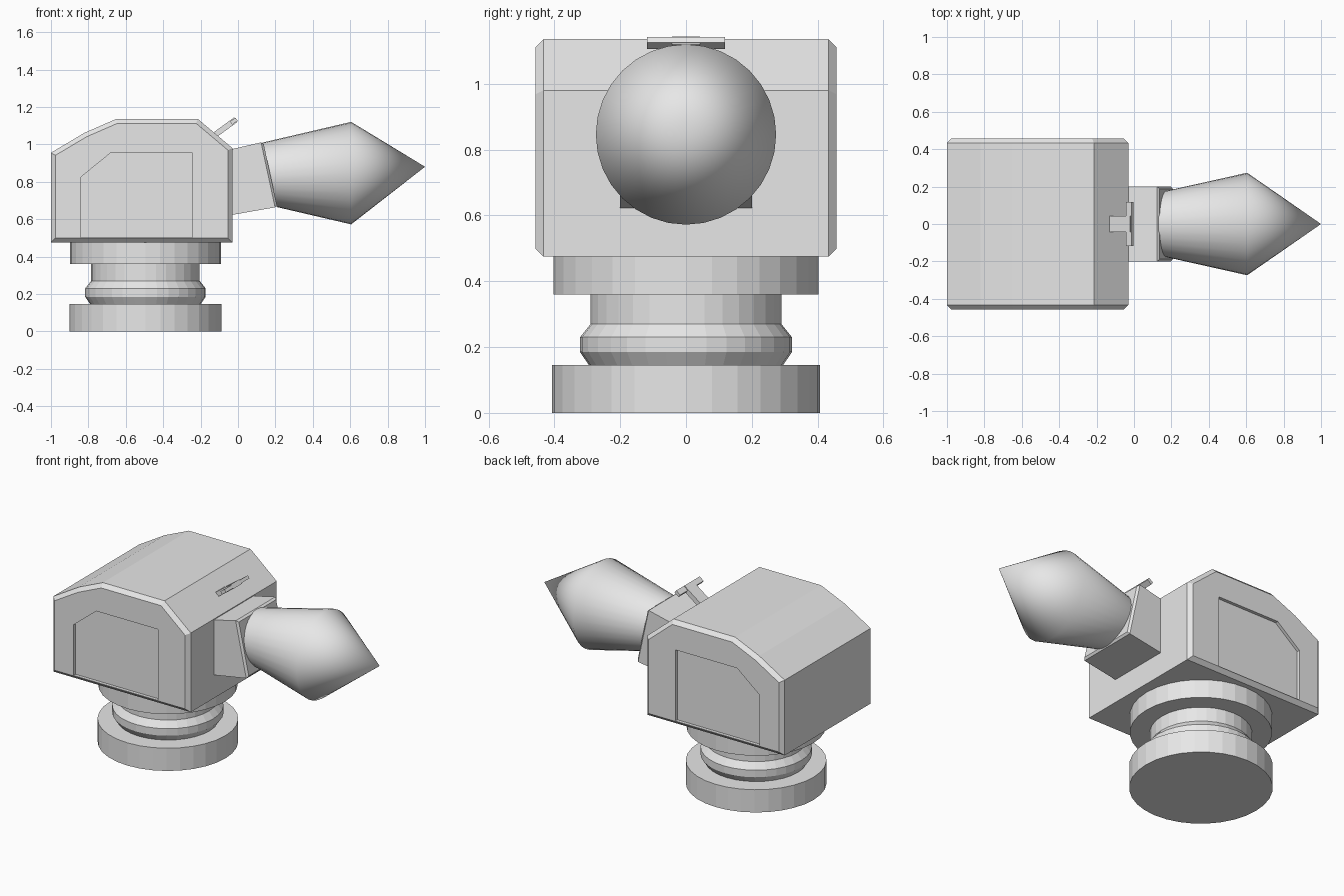
import bpy, bmesh, math
from mathutils import Vector, Matrix

if "Cube" in bpy.data.objects:
    bpy.data.objects.remove(bpy.data.objects["Cube"])

grey = bpy.data.materials.new("light grey")
grey.diffuse_color = (0.8, 0.8, 0.8, 1)
grey.use_nodes = True
grey.node_tree.nodes["Principled BSDF"].inputs["Base Color"].default_value = grey.diffuse_color


def finish(name, bm, smooth=False):
    bmesh.ops.recalc_face_normals(bm, faces=bm.faces)
    me = bpy.data.meshes.new(name)
    bm.to_mesh(me)
    bm.free()
    ob = bpy.data.objects.new(name, me)
    bpy.context.collection.objects.link(ob)
    me.materials.append(grey)
    for p in me.polygons:
        p.use_smooth = smooth and len(p.vertices) < 5
    return ob


def loft(name, rings, tip=None, smooth=False):
    """Skin between rings of points, closed with caps or a pointed tip."""
    bm = bmesh.new()
    loops = [[bm.verts.new(p) for p in r] for r in rings]
    n = len(rings[0])
    for a, b in zip(loops, loops[1:]):
        for i in range(n):
            j = (i + 1) % n
            bm.faces.new((a[i], a[j], b[j], b[i]))
    bm.faces.new(loops[0])
    if tip:
        t = bm.verts.new(tip)
        for i in range(n):
            bm.faces.new((loops[-1][i], loops[-1][(i + 1) % n], t))
    else:
        bm.faces.new(loops[-1])
    return finish(name, bm, smooth)


def prism(name, outline, y0, y1, chamfer=None, pick=None):
    """Extrude an x-z outline along y and bevel the picked edges."""
    bm = bmesh.new()
    a = [bm.verts.new((x, y0, z)) for x, z in outline]
    b = [bm.verts.new((x, y1, z)) for x, z in outline]
    n = len(outline)
    bm.faces.new(a)
    bm.faces.new(b)
    for i in range(n):
        j = (i + 1) % n
        bm.faces.new((a[i], a[j], b[j], b[i]))
    bmesh.ops.recalc_face_normals(bm, faces=bm.faces)
    if chamfer:
        edges = [e for e in bm.edges if pick(e)]
        bmesh.ops.bevel(bm, geom=edges, offset=chamfer, segments=1,
                        affect='EDGES', profile=0.5)
    return finish(name, bm)


def circle(cx, z, r, n=32):
    return [(cx + r * math.cos(2 * math.pi * i / n),
             r * math.sin(2 * math.pi * i / n), z) for i in range(n)]


# Pedestal: wide foot, ribbed neck, turntable
CX = -0.495
profile = [(0.407, 0), (0.407, 0.145), (0.295, 0.145), (0.322, 0.185),
           (0.322, 0.23), (0.29, 0.27), (0.29, 0.36), (0.403, 0.36),
           (0.403, 0.478)]
loft("pedestal", [circle(CX, z, r) for r, z in profile])

# Main housing with chamfered side edges
outline = [(-1, 0.475), (-1, 0.955), (-0.82, 1.062), (-0.65, 1.136),
           (-0.215, 1.136), (-0.03, 0.98), (-0.03, 0.475)]
housing = prism("housing", outline, -0.457, 0.457, 0.024,
                lambda e: abs(e.verts[0].co.y - e.verts[1].co.y) < 1e-5)

# Recessed panels on both sides
panel = [(-0.84, 0.502), (-0.84, 0.825), (-0.68, 0.955),
         (-0.245, 0.955), (-0.245, 0.502)]
for s in (-1, 1):
    y0, y1 = sorted((s * 0.437, s * 0.6))
    cutter = prism("panel_cutter", panel, y0, y1)
    cutter.hide_render = True
    mod = housing.modifiers.new("panel", 'BOOLEAN')
    mod.operation = 'DIFFERENCE'
    mod.solver = 'EXACT'
    mod.object = cutter
    bpy.context.view_layer.objects.active = housing
    bpy.ops.object.modifier_apply(modifier=mod.name)
    bpy.data.objects.remove(cutter)

# Slanted mounting block
prism("barrel_mount", [(-0.06, 0.968), (0.135, 1.013), (0.21, 0.665), (-0.06, 0.618)],
      -0.2, 0.2, 0.012, lambda e: min(v.co.x for v in e.verts) > 0.1)

# Pointed barrel: slanted root ring, widest ring, tip
def tilted(cx, cz, dx, dz, ry, n=32):
    out = []
    for i in range(n):
        a = 2 * math.pi * i / n
        out.append((cx + dx * math.cos(a), ry * math.sin(a), cz + dz * math.cos(a)))
    return out

loft("barrel", [tilted(0.168, 0.837, -0.038, 0.172, 0.176),
                tilted(0.605, 0.846, 0, 0.274, 0.274)],
     tip=(1, 0, 0.88), smooth=True)

# Small T-shaped sight, tilted up off the sloped front
def tilted_box(name, x, z, length, width, thick):
    bm = bmesh.new()
    bmesh.ops.create_cube(bm, size=1)
    m = (Matrix.Translation(Vector((x, 0, z)))
         @ Matrix.Rotation(-math.radians(36), 4, 'Y')
         @ Matrix.Diagonal((length, width, thick, 1)))
    bmesh.ops.transform(bm, matrix=m, verts=bm.verts)
    return finish(name, bm)

tilted_box("sight_stem", -0.08, 1.082, 0.17, 0.084, 0.03)
tilted_box("sight_crossbar", -0.022, 1.124, 0.035, 0.236, 0.02)
